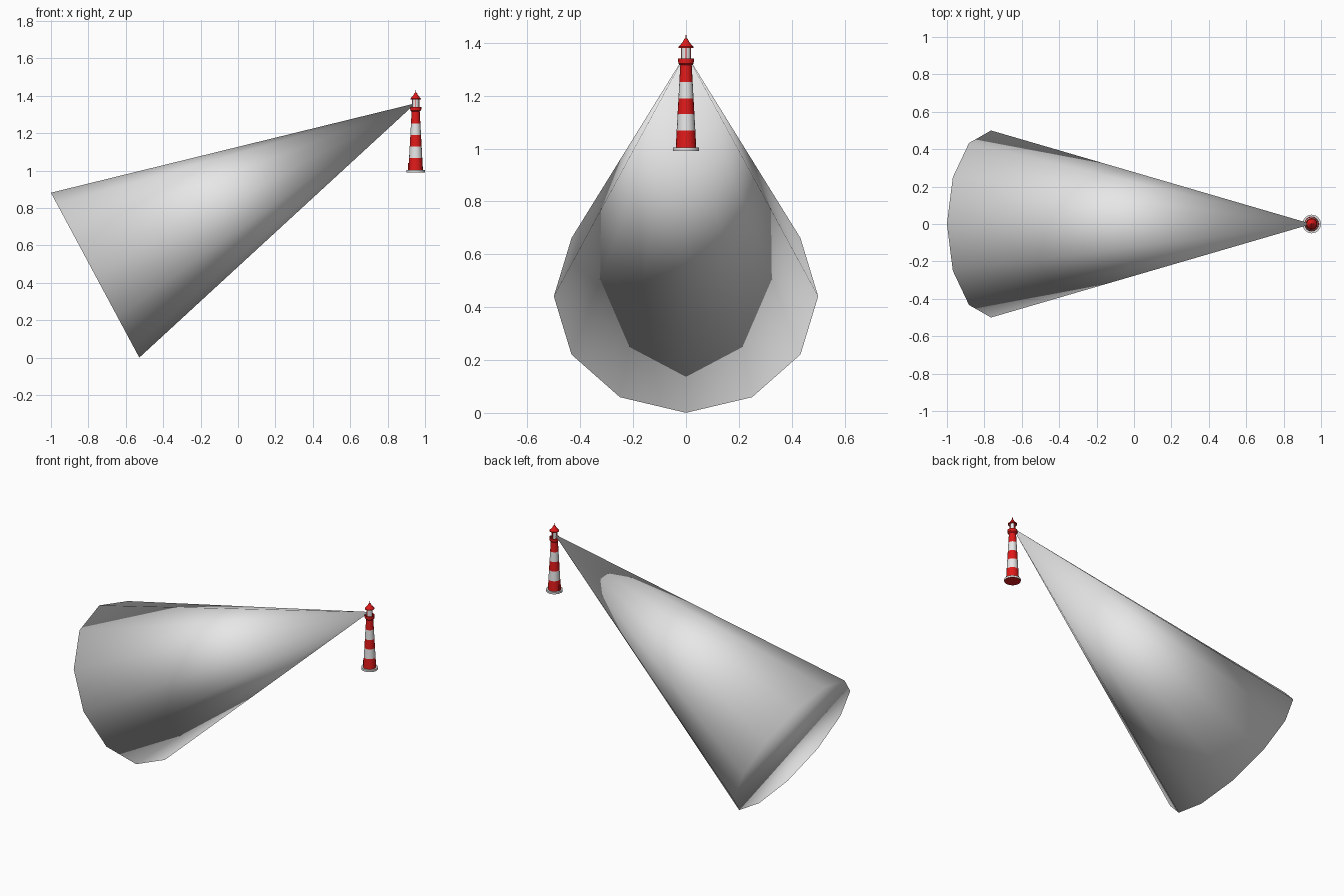
import bpy, bmesh, math
from mathutils import Vector, Matrix

cube = bpy.data.objects.get("Cube")
if cube:
    bpy.data.objects.remove(cube, do_unlink=True)


def material(name, rgb):
    m = bpy.data.materials.new(name)
    m.use_nodes = True
    m.diffuse_color = (*rgb, 1)
    m.node_tree.nodes["Principled BSDF"].inputs["Base Color"].default_value = (*rgb, 1)
    return m


WHITE = material("white", (0.8, 0.8, 0.8))
RED = material("red", (0.75, 0.01, 0.01))
AXIS_X = 0.95


def finish(name, bm, mats):
    bmesh.ops.recalc_face_normals(bm, faces=bm.faces)
    mesh = bpy.data.meshes.new(name)
    bm.to_mesh(mesh)
    bm.free()
    for m in mats:
        mesh.materials.append(m)
    ob = bpy.data.objects.new(name, mesh)
    bpy.context.collection.objects.link(ob)
    return ob


def smooth(ob):
    bpy.ops.object.select_all(action="DESELECT")
    ob.select_set(True)
    bpy.context.view_layer.objects.active = ob
    bpy.ops.object.shade_smooth_by_angle(angle=math.radians(35))


def lathe(name, profile, color_rule, sides=16):
    """Spin (radius, height) points round the tower axis, closing both ends."""
    bm = bmesh.new()
    rings = []
    for r, z in profile:
        rings.append([bm.verts.new((AXIS_X + r * math.cos(a), r * math.sin(a), z))
                      for a in (2 * math.pi * i / sides for i in range(sides))])
    for k, (low, high) in enumerate(zip(rings, rings[1:])):
        for i in range(sides):
            j = (i + 1) % sides
            bm.faces.new((low[i], low[j], high[j], high[i])).material_index = color_rule(k)
    bm.faces.new(rings[0][::-1]).material_index = color_rule(0)
    bm.faces.new(rings[-1]).material_index = color_rule(len(rings) - 2)
    ob = finish(name, bm, (WHITE, RED))
    smooth(ob)
    return ob


# Light beam: closed cone, shaded smooth across its rim
apex, foot = Vector((AXIS_X, 0, 1.36)), Vector((-0.764, 0, 0.441))
axis = apex - foot
bm = bmesh.new()
bmesh.ops.create_cone(bm, cap_ends=True, segments=12, radius1=0.5, radius2=0,
                      depth=axis.length,
                      matrix=Matrix.Translation((apex + foot) / 2)
                      @ axis.to_track_quat("Z", "Y").to_matrix().to_4x4())
bmesh.ops.remove_doubles(bm, verts=bm.verts, dist=0.0001)
for f in bm.faces:
    f.smooth = True
finish("light_beam", bm, (WHITE,))

# Foundation slab with a red underside
slab = lathe("foundation", [(0.05, 0.99), (0.05, 1.003)], lambda k: 0)
for p in slab.data.polygons:
    if p.normal.z < -0.9:
        p.material_index = 1

# Tapered tower with alternating red and white bands
bands = [1.003, 1.068, 1.13, 1.19, 1.252, 1.322]
lathe("tower", [(0.039 - 0.055 * (z - 1), z) for z in bands], lambda k: 1 - k % 2)

# Gallery, railing, lantern room, roof and finial
lathe("gallery", [(0.022, 1.315), (0.029, 1.322), (0.029, 1.327)], lambda k: 1)
lathe("gallery_rail", [(0.026, 1.327), (0.03, 1.327), (0.03, 1.341), (0.026, 1.341),
                       (0.026, 1.328)], lambda k: 1)
lathe("lantern", [(0.018, 1.325), (0.018, 1.385)], lambda k: 0)
lathe("roof", [(0.028, 1.381), (0.028, 1.385), (0.012, 1.403), (0.008, 1.412),
               (0.003, 1.417)], lambda k: 1)
lathe("finial", [(0.002, 1.415), (0.002, 1.43)], lambda k: 1, 8)


def box(name, center, size, mat):
    bm = bmesh.new()
    bmesh.ops.create_cube(bm, matrix=Matrix.Translation(center) @ Matrix.Diagonal((*size, 1)))
    return finish(name, bm, (mat,))


# Entrance and lantern bars
box("door", (AXIS_X - 0.037, 0, 1.022), (0.008, 0.016, 0.036), RED)
for i in range(4):
    a = math.pi / 2 * i
    box("lantern_bar_" + str(i + 1),
        (AXIS_X + 0.018 * math.cos(a), 0.018 * math.sin(a), 1.36),
        (0.003, 0.003, 0.046), RED)
